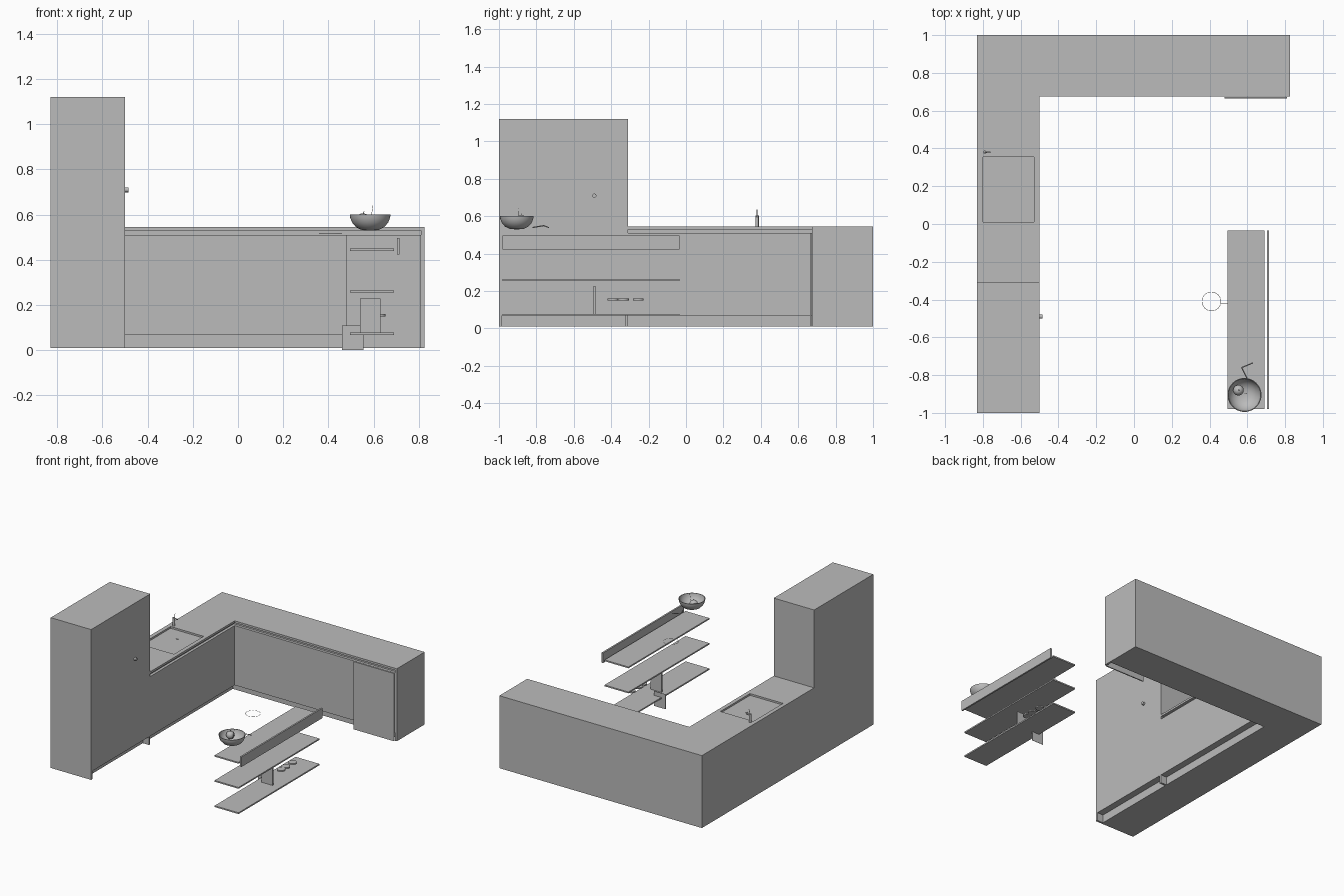
import bpy, bmesh, math
from mathutils import Vector

cube = bpy.data.objects.get("Cube")
if cube:
    bpy.data.objects.remove(cube, do_unlink=True)

grey = bpy.data.materials.new("plain_grey")
grey.use_nodes = True
GREY = (0.5, 0.5, 0.5, 1)
grey.diffuse_color = GREY
grey.node_tree.nodes["Principled BSDF"].inputs["Base Color"].default_value = GREY


def finish(name, bm, smooth=False):
    bmesh.ops.recalc_face_normals(bm, faces=bm.faces)
    mesh = bpy.data.meshes.new(name)
    bm.to_mesh(mesh)
    bm.free()
    mesh.materials.append(grey)
    obj = bpy.data.objects.new(name, mesh)
    bpy.context.collection.objects.link(obj)
    if smooth:
        bpy.ops.object.select_all(action='DESELECT')
        obj.select_set(True)
        bpy.context.view_layer.objects.active = obj
        bpy.ops.object.shade_smooth_by_angle(angle=math.radians(40))
    return obj


def prism(name, outline, z0, z1):
    bm = bmesh.new()
    face = bm.faces.new([bm.verts.new((x, y, z0)) for x, y in outline])
    top = bmesh.ops.extrude_face_region(bm, geom=[face])["geom"]
    bmesh.ops.translate(bm, vec=(0, 0, z1 - z0),
                        verts=[v for v in top if isinstance(v, bmesh.types.BMVert)])
    return finish(name, bm)


def box(name, x, y, z):
    return prism(name, [(x[0], y[0]), (x[1], y[0]), (x[1], y[1]), (x[0], y[1])], *z)


def rod(name, a, b, radius, sides=12):
    a, b = Vector(a), Vector(b)
    bm = bmesh.new()
    bmesh.ops.create_cone(bm, cap_ends=True, segments=sides, radius1=radius,
                          radius2=radius, depth=(b - a).length)
    turn = (b - a).to_track_quat('Z', 'Y').to_matrix().to_4x4()
    bmesh.ops.transform(bm, matrix=turn, verts=bm.verts)
    bmesh.ops.translate(bm, vec=(a + b) / 2, verts=bm.verts)
    return finish(name, bm, True)


def lathe(name, profile, centre, sides=40):
    bm = bmesh.new()
    verts = [bm.verts.new((r, 0, z)) for r, z in profile]
    edges = [bm.edges.new(pair) for pair in zip(verts, verts[1:])]
    bmesh.ops.spin(bm, geom=verts + edges, cent=(0, 0, 0), axis=(0, 0, 1),
                   angle=math.tau, steps=sides)
    bmesh.ops.remove_doubles(bm, verts=bm.verts, dist=0.0001)
    bmesh.ops.translate(bm, vec=centre, verts=bm.verts)
    return finish(name, bm, True)


# Corner run of base units, stepped back for the grip channel and the plinth
LEFT, INNER, END, SPLIT, FRONT = -0.83, -0.5, 0.825, -0.31, 0.675


def corner(name, back, z0, z1, end=0.81):
    ix, iy = INNER - back, FRONT + back
    return prism(name, [(LEFT, SPLIT), (ix, SPLIT), (ix, iy), (end, iy),
                        (end, 1), (LEFT, 1)], z0, z1)


corner("plinth", 0.05, 0.01, 0.07)
corner("base_fronts", 0, 0.07, 0.51)
corner("grip_channel", 0.02, 0.51, 0.53)
worktop = corner("worktop", 0, 0.53, 0.545, END)
box("end_panel", (0.81, END), (FRONT, 1), (0.01, 0.53))
box("appliance_door", (0.48, 0.81), (0.664, 0.672), (0.01, 0.51))

# Sink opening in the worktop
cutter = box("sink_cutter", (-0.8, -0.53), (0.01, 0.355), (0.532, 0.6))
cutter.hide_render = True
cut = worktop.modifiers.new("sink_cut", 'BOOLEAN')
cut.operation = 'DIFFERENCE'
cut.solver = 'EXACT'
cut.object = cutter
bpy.context.view_layer.objects.active = worktop
bpy.ops.object.modifier_apply(modifier=cut.name)
bpy.data.objects.remove(cutter, do_unlink=True)
rod("sink_drain", (-0.665, 0.245, 0.532), (-0.665, 0.245, 0.535), 0.01)

# Tap
rod("tap_body", (-0.79, 0.38, 0.545), (-0.79, 0.38, 0.605), 0.009)
rod("tap_spout", (-0.79, 0.38, 0.598), (-0.76, 0.38, 0.598), 0.005)
rod("tap_lever", (-0.79, 0.38, 0.605), (-0.78, 0.38, 0.635), 0.002)

# Tall unit with side panels reaching the floor
box("tall_unit", (LEFT, INNER), (-1, SPLIT), (0.07, 1.12))
box("tall_plinth", (LEFT, -0.55), (-0.985, -0.325), (0.01, 0.07))
for i, y in enumerate((-1, -0.325)):
    box(f"tall_side_foot_{i}", (LEFT, INNER), (y, y + 0.015), (0.01, 0.07))
rod("tall_knob", (INNER, -0.49, 0.71), (-0.485, -0.49, 0.71), 0.011, 20)

# Open shelves with an upright board
for i, z in enumerate((0.068, 0.255, 0.44)):
    box(f"shelf_{i}", (0.495, 0.69), (-0.98, -0.035), (z, z + 0.01))
box("shelf_board", (0.703, 0.715), (-0.98, -0.035), (0.423, 0.497))
box("shelf_divider", (0.54, 0.63), (-0.495, -0.485), (0.075, 0.228))
box("low_plate", (0.46, 0.555), (-0.421, -0.419), (0, 0.11))

# Small dishes between the lower shelves
for i, y in enumerate((-0.39, -0.335, -0.255)):
    rod(f"dish_{i}", (0.625, y, 0.15), (0.625, y, 0.16), 0.029, 24)

# Bowl with its contents
BOWL = Vector((0.585, -0.905, 0.53))
outer = [(0, 0), (0.035, 0.001), (0.062, 0.014), (0.08, 0.035), (0.088, 0.055), (0.09, 0.07)]
inner = [(max(r - 0.004, 0), z + (0 if z > 0.06 else 0.004)) for r, z in reversed(outer)]
lathe("bowl", outer + inner, BOWL)
ball = [(0.028 * math.sin(a), 0.028 * math.cos(a))
        for a in (math.pi * i / 12 for i in range(13))]
lathe("fruit", ball, (0.553, -0.88, 0.578), 24)
rod("fruit_stem", (0.553, -0.88, 0.6), (0.558, -0.878, 0.614), 0.002, 8)
rod("stirrer", (0.585, -0.9, 0.56), (0.598, -0.895, 0.643), 0.001, 8)

# Bent utensil beside the bowl
path = [(0.6, -0.82, 0.54), (0.57, -0.76, 0.55), (0.63, -0.735, 0.54)]
for i, (a, b) in enumerate(zip(path, path[1:])):
    rod(f"utensil_{i}", a, b, 0.003, 8)

# Fine hoop
hoop = [(0.05 + 0.001 * math.cos(a), 0.001 * math.sin(a))
        for a in (math.tau * i / 6 for i in range(7))]
lathe("hoop", hoop, (0.41, -0.41, 0.518))
